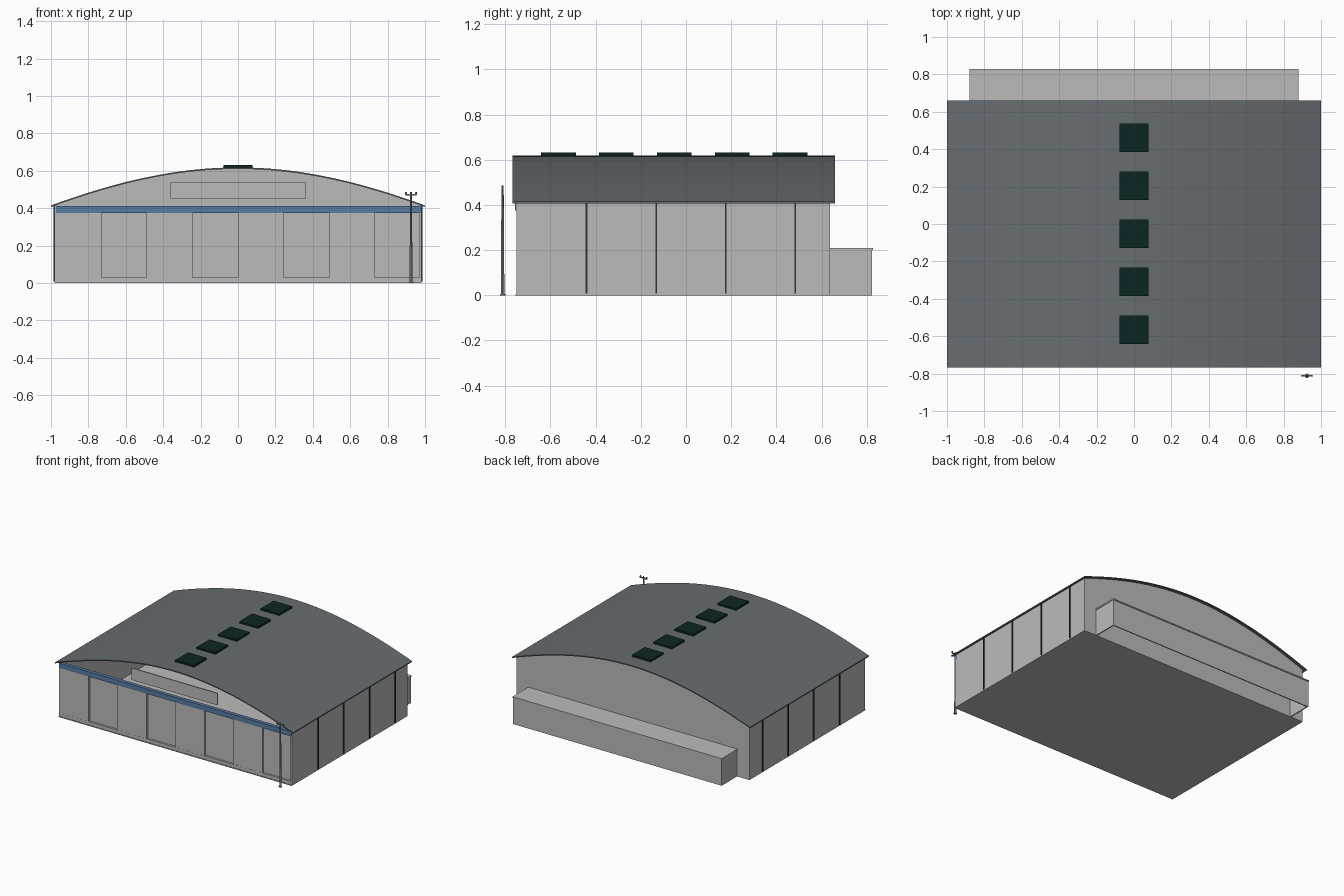
import bpy, bmesh, math

if "Cube" in bpy.data.objects:
    bpy.data.objects.remove(bpy.data.objects["Cube"])


def material(name, rgb):
    m = bpy.data.materials.new(name)
    m.diffuse_color = (*rgb, 1)
    m.use_nodes = True
    m.node_tree.nodes["Principled BSDF"].inputs["Base Color"].default_value = m.diffuse_color
    return m


WALL = material("light grey", (0.5, 0.5, 0.5))
ROOF = material("slate grey", (0.135, 0.152, 0.165))
BLUE = material("blue trim", (0.1, 0.2, 0.37))
GLASS = material("dark green glass", (0.004, 0.018, 0.018))
DARK = material("dark metal", (0.03, 0.034, 0.037))
POLE = material("pole grey", (0.25, 0.25, 0.25))


def finish(name, bm, mat, smooth=False):
    bmesh.ops.recalc_face_normals(bm, faces=bm.faces)
    mesh = bpy.data.meshes.new(name)
    bm.to_mesh(mesh)
    bm.free()
    mesh.materials.append(mat)
    ob = bpy.data.objects.new(name, mesh)
    bpy.context.collection.objects.link(ob)
    if smooth:
        bpy.ops.object.select_all(action='DESELECT')
        ob.select_set(True)
        bpy.context.view_layer.objects.active = ob
        bpy.ops.object.shade_smooth_by_angle(angle=math.radians(30))
    return ob


def box(name, x, y, z, mat):
    bm = bmesh.new()
    bmesh.ops.create_cube(bm, size=1)
    for v in bm.verts:
        for i, (a, b) in enumerate((x, y, z)):
            v.co[i] = a if v.co[i] < 0 else b
    return finish(name, bm, mat)


def extrude_y(name, profile, y0, y1, mat, smooth=False):
    # Closed x-z outline pushed along y
    bm = bmesh.new()
    face = bm.faces.new([bm.verts.new((x, y0, z)) for x, z in profile])
    new = bmesh.ops.extrude_face_region(bm, geom=[face])["geom"]
    for v in new:
        if isinstance(v, bmesh.types.BMVert):
            v.co.y = y1
    return finish(name, bm, mat, smooth)


def cylinder(name, x, y, z0, z1, r0, r1, mat, sides=12):
    bm = bmesh.new()
    bmesh.ops.create_cone(bm, cap_ends=True, segments=sides,
                          radius1=r0, radius2=r1, depth=z1 - z0)
    bmesh.ops.translate(bm, verts=bm.verts, vec=(x, y, (z0 + z1) / 2))
    return finish(name, bm, mat, True)


def arch(x):
    # Height of the roof's upper surface
    return 0.415 + 0.203 * (0.5 * (1 - x * x) + 0.5 * math.cos(math.pi / 2 * x))


# Vaulted roof sheet
xs = [-1 + i / 16 for i in range(33)]
extrude_y("roof", [(x, arch(x)) for x in xs] +
          [(x, arch(x) - 0.008) for x in reversed(xs)], -0.767, 0.66, ROOF, True)

# Skylights along the ridge
for i in range(5):
    yc = -0.565 + i * 0.2565
    box("skylight", (-0.078, 0.078), (yc - 0.077, yc + 0.077), (0.612, 0.631), GLASS)

# Floor slab and back wall with gable
box("floor", (-0.98, 0.98), (-0.755, 0.638), (0, 0.006), WALL)
gable_x = [-0.978 + i * 0.978 / 16 for i in range(33)]
extrude_y("back_wall", [(-0.978, 0), (0.978, 0)] +
          [(x, arch(x) - 0.006) for x in reversed(gable_x)], 0.627, 0.638, WALL)

# Side walls with dark columns
for s in (-1, 1):
    box("side_wall", sorted((s * 0.968, s * 0.98)), (-0.75, 0.638), (0, 0.415), WALL)
    for i in range(4):
        yc = -0.44 + i * 0.308
        box("side_column", sorted((s * 0.975, s * 0.986)),
            (yc - 0.004, yc + 0.004), (0.008, 0.415), DARK)

# Front wall: recessed backing, alternating door leaves, plinth and blue header
box("front_backing", (-0.975, 0.975), (-0.736, -0.728), (0, 0.41), WALL)
for x0, x1 in ((-0.975, -0.73), (-0.488, -0.243), (0.0, 0.243), (0.488, 0.73)):
    box("front_door_leaf", (x0, x1), (-0.75, -0.736), (0.03, 0.375), WALL)
box("front_plinth", (-0.978, 0.978), (-0.751, -0.736), (0, 0.03), WALL)
box("blue_header", (-0.972, 0.98), (-0.756, -0.728), (0.375, 0.412), BLUE)

# Sign panel in the open front gable
box("gable_panel", (-0.362, 0.36), (-0.762, -0.752), (0.45, 0.54), WALL)

# Rear annex, open underneath
box("annex_back", (-0.876, 0.876), (0.815, 0.823), (0, 0.205), WALL)
for s in (-1, 1):
    box("annex_side", sorted((s * 0.868, s * 0.876)), (0.638, 0.815), (0, 0.205), WALL)
box("annex_roof", (-0.88, 0.88), (0.638, 0.828), (0.2, 0.209), WALL)

# Utility pole with crossarm and insulators
PX, PY = 0.925, -0.812
cylinder("pole_base", PX, PY, 0, 0.005, 0.012, 0.012, POLE)
cylinder("pole_shaft", PX, PY, 0, 0.475, 0.008, 0.005, POLE)
box("pole_crossarm", (PX - 0.03, PX + 0.03), (PY - 0.004, PY + 0.004), (0.468, 0.476), POLE)
for dx in (-0.027, 0, 0.027):
    cylinder("pole_insulator", PX + dx, PY, 0.474, 0.487, 0.005, 0.004, POLE, 8)
